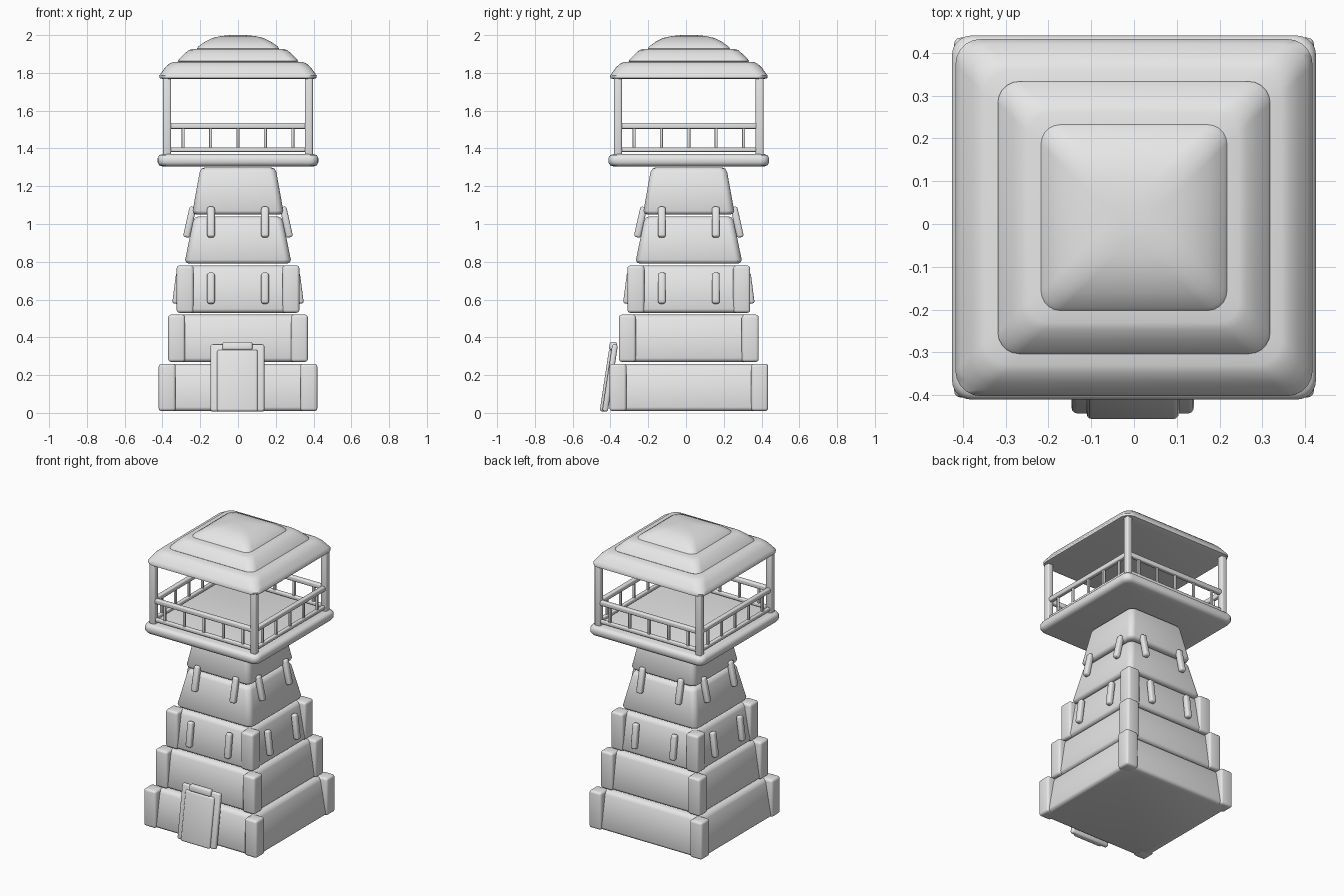
import bpy, bmesh, math
from mathutils import Matrix, Vector

cube = bpy.data.objects.get("Cube")
if cube:
    bpy.data.objects.remove(cube)

stone = bpy.data.materials.new("light_grey")
stone.use_nodes = True
GREY = (0.8, 0.8, 0.8, 1)
stone.diffuse_color = GREY
stone.node_tree.nodes["Principled BSDF"].inputs["Base Color"].default_value = GREY

CY = 0.015  # tower axis, shifted back to leave room for the door


def finish(bm, name):
    bmesh.ops.recalc_face_normals(bm, faces=bm.faces)
    mesh = bpy.data.meshes.new(name)
    bm.to_mesh(mesh)
    bm.free()
    mesh.materials.append(stone)
    obj = bpy.data.objects.new(name, mesh)
    bpy.context.collection.objects.link(obj)
    bpy.ops.object.select_all(action='DESELECT')
    obj.select_set(True)
    bpy.context.view_layer.objects.active = obj
    bpy.ops.object.shade_smooth_by_angle(angle=math.radians(50))
    return obj


def square_loft(name, profile, radius):
    """Stack of rounded squares, each given as (half width, height)."""
    bm = bmesh.new()
    rings = []
    for half, z in profile:
        r = min(radius, half * 0.6)
        ring = []
        for corner in range(4):
            for step in range(6):
                a = math.pi / 2 * (corner + step / 5)
                mid = math.pi / 2 * (corner + 0.5)
                cx = math.copysign(half - r, math.cos(mid))
                cy = math.copysign(half - r, math.sin(mid))
                ring.append(bm.verts.new((cx + r * math.cos(a), CY + cy + r * math.sin(a), z)))
        rings.append(ring)
    for low, high in zip(rings, rings[1:]):
        for i in range(len(low)):
            j = (i + 1) % len(low)
            bm.faces.new((low[i], low[j], high[j], high[i]))
    bm.faces.new(rings[0])
    bm.faces.new(rings[-1])
    return finish(bm, name)


def block(name, size, place, bevel):
    """Rounded box, positioned by a matrix."""
    bm = bmesh.new()
    bmesh.ops.create_cube(bm, size=1, matrix=Matrix.Diagonal((*size, 1)))
    bmesh.ops.bevel(bm, geom=bm.edges[:], offset=bevel, segments=3, profile=0.5, affect='EDGES')
    bm.transform(place)
    return finish(bm, name)


def side_matrix(side, pos, lean=0.0):
    """Place a part on one of four sides; side 0 faces the front."""
    return (Matrix.Translation((0, CY, 0)) @ Matrix.Rotation(side * math.pi / 2, 4, 'Z')
            @ Matrix.Translation(pos) @ Matrix.Rotation(lean, 4, 'X'))


# Stone tiers: bottom half width, top half width, base height, corner stone half width
tiers = [(0.41, 0.37, 0.01, 0.42), (0.36, 0.325, 0.27, 0.37), (0.32, 0.28, 0.53, 0.325),
         (0.28, 0.235, 0.79, 0), (0.24, 0.2, 1.05, 0)]
for n, (wide, narrow, base, corner) in enumerate(tiers):
    top = base + 0.25
    square_loft(f"tier_{n + 1}",
                [(wide - 0.02, base), (wide - 0.006, base + 0.006), (wide, base + 0.02),
                 (narrow + 0.003, top - 0.025), (narrow - 0.007, top - 0.007), (narrow - 0.025, top)], 0.035)
    if corner:
        for side in range(4):
            c = corner - 0.045
            block(f"corner_stone_{n + 1}_{side + 1}", (0.09, 0.09, 0.25),
                  side_matrix(side, (c, -c, base + 0.125)), 0.015)

# Upright slats leaning on the third and fourth tiers
for level, (z, depth, lean) in enumerate([(0.66, 0.32, -0.13), (1.01, 0.256, -0.22)]):
    for side in range(4):
        for x in (-0.143, 0.143):
            block(f"slat_{level + 1}_{side + 1}", (0.04, 0.036, 0.165),
                  side_matrix(side, (x, -depth, z), lean), 0.012)

# Leaning door with frame and keystone
LEAN = -0.15
for name, size, y, z in [("door_frame", (0.285, 0.03, 0.36), -0.402, 0.185),
                         ("door_panel", (0.215, 0.035, 0.33), -0.415, 0.17),
                         ("door_keystone", (0.16, 0.04, 0.045), -0.386, 0.353)]:
    block(name, size, Matrix.Translation((-0.003, y, z)) @ Matrix.Rotation(LEAN, 4, 'X'), 0.012)

# Lookout platform
square_loft("platform", [(0.4, 1.305), (0.417, 1.311), (0.425, 1.325), (0.425, 1.35),
                         (0.417, 1.364), (0.4, 1.37)], 0.045)

# Posts, rails and balusters
for side in range(4):
    block(f"post_{side + 1}", (0.042, 0.042, 0.42),
          side_matrix(side, (0.375, -0.375, 1.57)), 0.01)
    block(f"top_rail_{side + 1}", (0.74, 0.03, 0.032),
          side_matrix(side, (0, -0.375, 1.52)), 0.008)
    block(f"bottom_rail_{side + 1}", (0.74, 0.024, 0.024),
          side_matrix(side, (0, -0.375, 1.394)), 0.006)
    for i in range(-2, 3):
        block(f"baluster_{side + 1}", (0.016, 0.016, 0.13),
              side_matrix(side, (i * 0.145, -0.375, 1.455)), 0.004)

# Three-layer domed roof
square_loft("roof_lower", [(0.4, 1.768), (0.415, 1.772), (0.417, 1.785), (0.405, 1.802),
                           (0.385, 1.83), (0.362, 1.85), (0.345, 1.857), (0.28, 1.862)], 0.06)
square_loft("roof_middle", [(0.31, 1.857), (0.318, 1.863), (0.312, 1.873), (0.285, 1.9),
                            (0.262, 1.92), (0.245, 1.926), (0.18, 1.93)], 0.05)
square_loft("roof_top", [(0.205, 1.924), (0.217, 1.93), (0.21, 1.94), (0.175, 1.965),
                         (0.135, 1.985), (0.09, 1.995), (0.04, 2.0)], 0.045)
